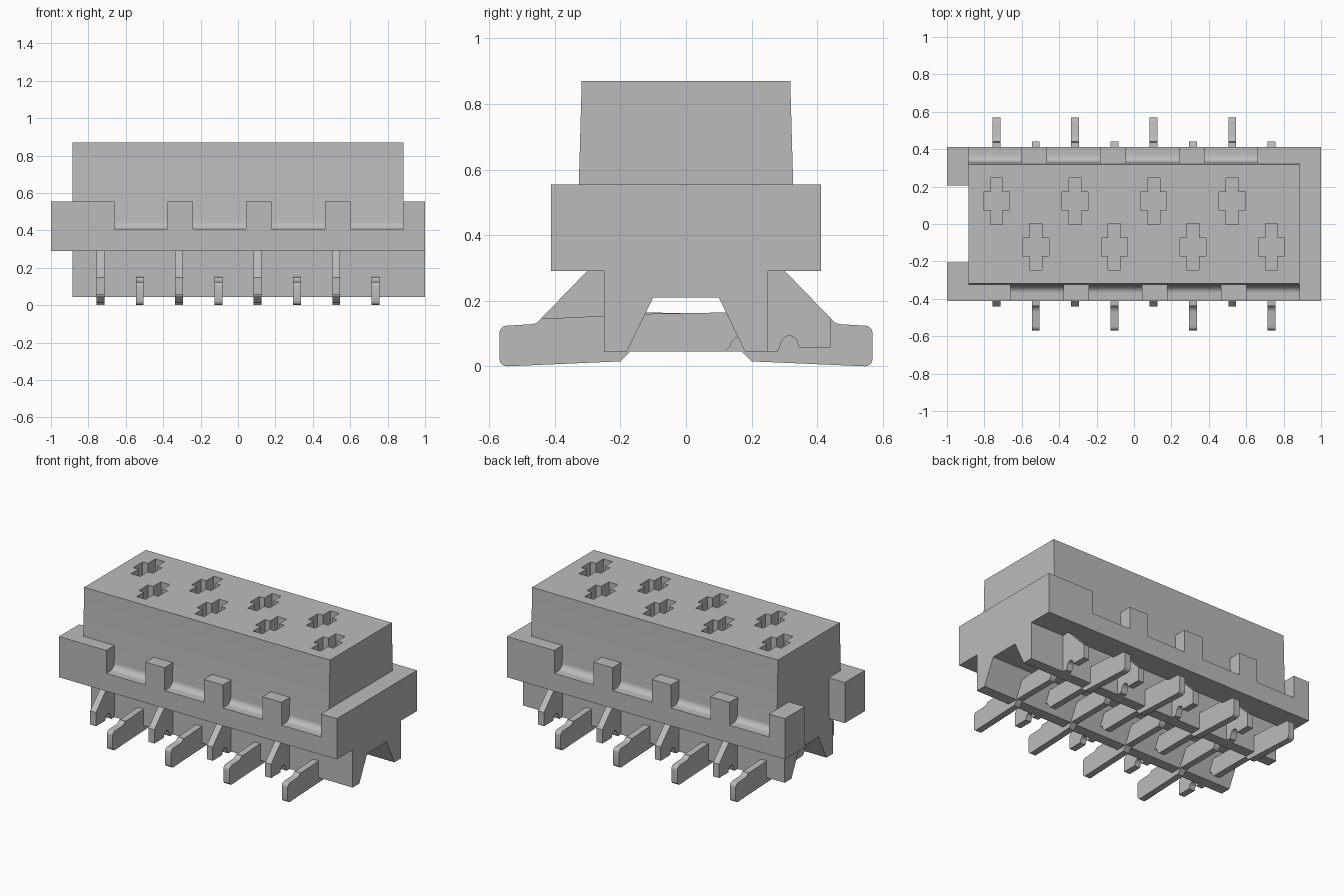
import bpy, bmesh, math

if "Cube" in bpy.data.objects:
    bpy.data.objects.remove(bpy.data.objects["Cube"], do_unlink=True)

grey = bpy.data.materials.new("light_grey")
grey.use_nodes = True
grey.diffuse_color = (0.5, 0.5, 0.5, 1)
grey.node_tree.nodes["Principled BSDF"].inputs["Base Color"].default_value = (0.5, 0.5, 0.5, 1)


def prism(name, outlines, smooth=False):
    """Each outline is (points at the start, extrusion vector)."""
    bm = bmesh.new()
    for points, vec in outlines:
        face = bm.faces.new([bm.verts.new(p) for p in points])
        ext = bmesh.ops.extrude_face_region(bm, geom=[face], use_keep_orig=True)
        moved = [g for g in ext["geom"] if isinstance(g, bmesh.types.BMVert)]
        bmesh.ops.translate(bm, verts=moved, vec=vec)
    bmesh.ops.recalc_face_normals(bm, faces=bm.faces)
    mesh = bpy.data.meshes.new(name)
    bm.to_mesh(mesh)
    bm.free()
    mesh.materials.append(grey)
    ob = bpy.data.objects.new(name, mesh)
    bpy.context.collection.objects.link(ob)
    if smooth:
        smooth_edges(ob)
    return ob


def smooth_edges(ob):
    bpy.ops.object.select_all(action="DESELECT")
    bpy.context.view_layer.objects.active = ob
    ob.select_set(True)
    bpy.ops.object.shade_smooth_by_angle(angle=math.radians(30))


def along_x(yz, x0, x1):
    return [(x0, y, z) for y, z in yz], (x1 - x0, 0, 0)


def box(x0, x1, y0, y1, z0, z1):
    return along_x([(y0, z0), (y1, z0), (y1, z1), (y0, z1)], x0, x1)


def arc(cy, cz, r, a0, a1, n):
    angles = [math.radians(a0 + (a1 - a0) * i / n) for i in range(n + 1)]
    return [(cy + r * math.cos(a), cz + r * math.sin(a)) for a in angles]


def mirrored(half):
    """Close a half section (y > 0) by reflecting it to y < 0."""
    return half + [(-y, z) for y, z in reversed(half)]


# Housing: tapered upper block, filleted ledge, skirt and two rails underneath
rail = [(0.10, 0.21), (0.18, 0.045), (0.25, 0.045), (0.25, 0.29), (0.412, 0.29)]
fillet = arc(0.37, 0.446, 0.04, 270, 180, 8)
housing = prism("housing", [along_x(
    mirrored(rail + [(0.412, 0.406)] + fillet + [(0.318, 0.87)]), -0.885, 0.885)])

# Cross-shaped contact openings in two staggered rows
front_pins = [-0.525, -0.105, 0.315, 0.735]
cross = [(0.033, 0.125), (0.033, 0.048), (0.07, 0.048), (0.07, -0.048),
         (0.033, -0.048), (0.033, -0.125)]
cross += [(-x, y) for x, y in reversed(cross)]
cutter = prism("opening_cutter", [
    ([(s * cx + x, s * -0.122 + y, 0.42) for x, y in cross], (0, 0, 0.6))
    for s in (1, -1) for cx in front_pins])
cutter.hide_render = True
cut = housing.modifiers.new("openings", "BOOLEAN")
cut.operation = "DIFFERENCE"
cut.solver = "EXACT"
cut.object = cutter
bpy.context.view_layer.objects.active = housing
bpy.ops.object.modifier_apply(modifier=cut.name)
bpy.data.objects.remove(cutter, do_unlink=True)
smooth_edges(housing)

# Full-width end wall on the left, two separate posts on the right
prism("left_end_wall", [along_x(
    mirrored(rail + [(0.412, 0.555)]), 0.885, 1.0)])
prism("right_end_posts", [
    box(-1.0, -0.885, -0.412, -0.205, 0.29, 0.555),
    box(-1.0, -0.885, 0.205, 0.412, 0.29, 0.555)])

# Raised blocks on the ledges, arranged with half-turn symmetry
teeth = []
for x0, x1 in [(-0.885, -0.66), (-0.378, -0.24), (0.043, 0.18), (0.465, 0.602)]:
    teeth.append(box(x0, x1, -0.412, -0.32, 0.39, 0.555))
    teeth.append(box(-x1, -x0, 0.32, 0.412, 0.39, 0.555))
prism("ledge_blocks", teeth)

# Flat contacts: solder foot at one end, notched gusset at the other
contact = [(-0.20, 0.015), (-0.17, 0.045), (0.12, 0.045)]
contact += arc(0.165, 0.06, 0.03, 180, 0, 6)
contact += [(0.205, 0.045), (0.28, 0.045)]
contact += arc(0.315, 0.067, 0.026, 180, 0, 8)
contact += [(0.345, 0.058), (0.44, 0.058), (0.44, 0.148), (0.30, 0.292),
            (0.23, 0.292), (0.23, 0.166), (-0.12, 0.16), (-0.437, 0.145)]
contact += arc(-0.475, 0.168, 0.04, 330, 275, 4)
contact += arc(-0.546, 0.101, 0.023, 90, 180, 5)
contact += arc(-0.546, 0.023, 0.023, 180, 270, 5)
for row, s in (("front", 1), ("back", -1)):
    for i, cx in enumerate(front_pins):
        prism(f"{row}_contact_{i + 1}", [along_x(
            [(s * y, z) for y, z in contact], s * cx - 0.021, s * cx + 0.021)], smooth=True)
